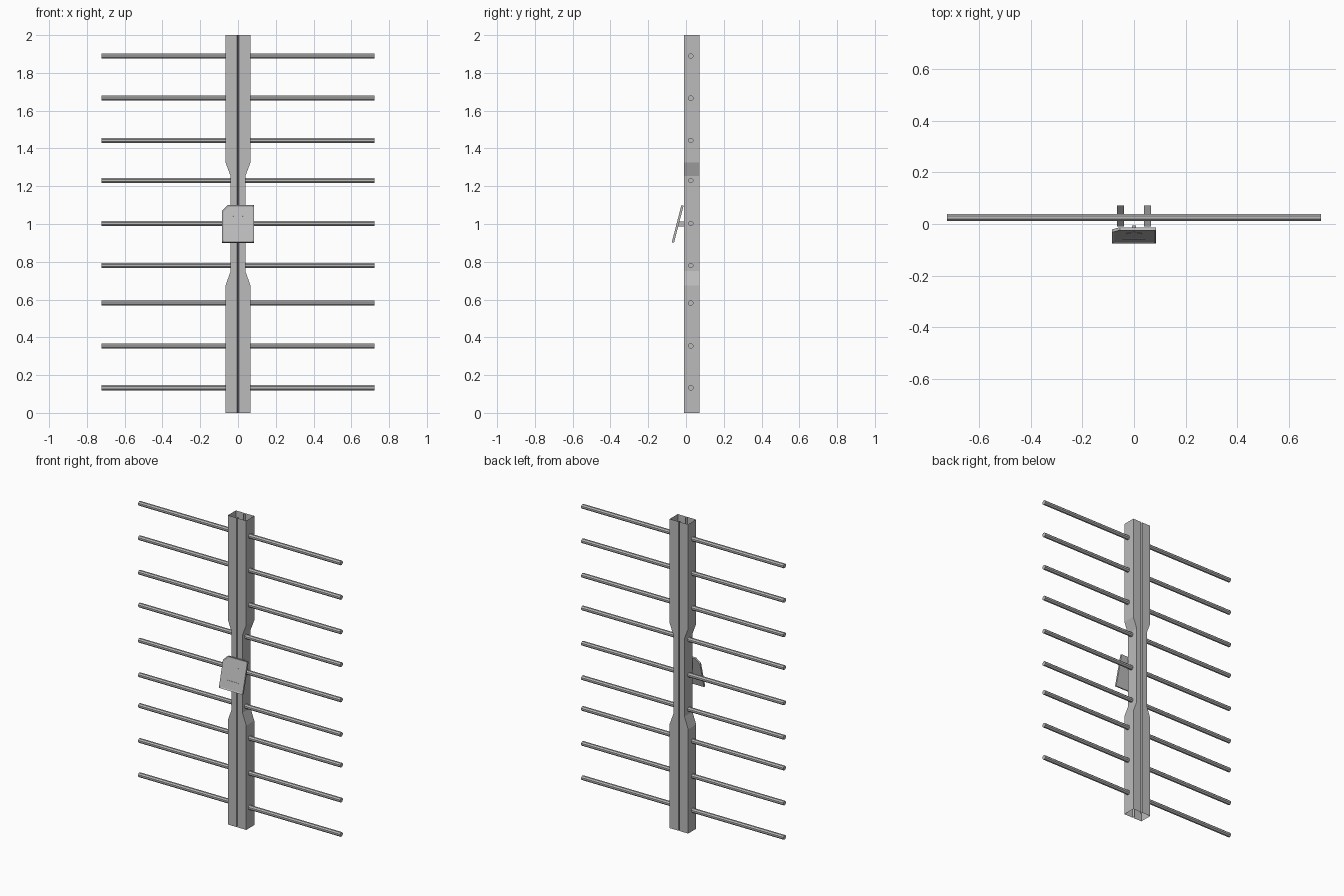
import bpy, bmesh, math
from mathutils import Matrix, Vector

cube = bpy.data.objects.get("Cube")
if cube:
    bpy.data.objects.remove(cube, do_unlink=True)

steel = bpy.data.materials.new("galvanised_grey")
steel.use_nodes = True
colour = (0.5, 0.5, 0.5, 1)
steel.diffuse_color = colour
steel.node_tree.nodes["Principled BSDF"].inputs["Base Color"].default_value = colour


def finish(name, bm, matrix=None):
    bmesh.ops.recalc_face_normals(bm, faces=bm.faces)
    mesh = bpy.data.meshes.new(name)
    bm.to_mesh(mesh)
    bm.free()
    mesh.materials.append(steel)
    obj = bpy.data.objects.new(name, mesh)
    bpy.context.collection.objects.link(obj)
    if matrix:
        obj.matrix_world = matrix
    return obj


def box(name, size, centre, matrix=None):
    bm = bmesh.new()
    bmesh.ops.create_cube(bm, size=1)
    bmesh.ops.scale(bm, vec=size, verts=bm.verts)
    bmesh.ops.translate(bm, vec=centre, verts=bm.verts)
    return finish(name, bm, matrix)


# Post: open-ended sheet tube with a waist and a groove down front and back
FRONT, BACK, GROOVE = -0.01, 0.072, 0.005


def section(half):
    side = [(half, FRONT), (half, BACK), (GROOVE, BACK), (0, BACK - 0.015)]
    other = [(-GROOVE, BACK), (-half, BACK), (-half, FRONT),
             (-GROOVE, FRONT), (0, FRONT + 0.015), (GROOVE, FRONT)]
    return side + other


bm = bmesh.new()
stations = [(0, 0.066), (0.675, 0.066), (0.75, 0.039),
            (1.253, 0.039), (1.325, 0.066), (2, 0.066)]
rings = [[bm.verts.new((x, y, z)) for x, y in section(w)] for z, w in stations]
for low, high in zip(rings, rings[1:]):
    for i in range(len(low)):
        j = (i + 1) % len(low)
        bm.faces.new((low[i], low[j], high[j], high[i]))
finish("post", bm)

# Crossbars passing through the post
for i, z in enumerate([0.133, 0.355, 0.581, 0.78, 1.003, 1.231, 1.443, 1.666, 1.889]):
    bm = bmesh.new()
    bmesh.ops.create_cone(bm, cap_ends=True, segments=8, radius1=0.0145,
                          radius2=0.0145, depth=1.446)
    turn = Matrix.Rotation(math.pi / 2, 4, 'Y') @ Matrix.Rotation(math.pi / 8, 4, 'Z')
    finish(f"crossbar_{i + 1}", bm, Matrix.Translation((0, 0.025, z)) @ turn)

# Tilted plate with one clipped corner and a raised rim; local -y is its face
tilt = Matrix.Translation((0, -0.044, 1.0)) @ Matrix.Rotation(math.radians(-14.5), 4, 'X')
bm = bmesh.new()
outline = [(-0.085, -0.101), (0.085, -0.101), (0.085, 0.101),
           (-0.055, 0.101), (-0.085, 0.07)]
face = bm.faces.new([bm.verts.new((x, -0.006, z)) for x, z in outline])
extruded = bmesh.ops.extrude_face_region(bm, geom=[face], use_keep_orig=True)
moved = [g for g in extruded["geom"] if isinstance(g, bmesh.types.BMVert)]
bmesh.ops.translate(bm, vec=(0, 0.012, 0), verts=moved)
bmesh.ops.recalc_face_normals(bm, faces=bm.faces)
panel = min(bm.faces, key=lambda f: f.calc_center_median().y)
bmesh.ops.inset_region(bm, faces=[panel], thickness=0.01, depth=0)
bmesh.ops.translate(bm, vec=(0, 0.004, 0), verts=panel.verts)
finish("plate", bm, tilt)

# Raised slot and arc marks on the plate
box("plate_slot", (0.084, 0.004, 0.006), (0, -0.003, -0.045), tilt)
for i in range(5):
    angle = math.radians(30 + 30 * i)
    spot = Vector((0.032 * math.cos(angle), -0.0025, 0.025 + 0.03 * math.sin(angle)))
    mark = tilt @ Matrix.Translation(spot) @ Matrix.Rotation(math.pi / 2 - angle, 4, 'Y')
    box(f"plate_mark_{i + 1}", (0.01, 0.003, 0.003), (0, 0, 0), mark)

# Bracket joining plate to post
box("plate_bracket", (0.016, 0.036, 0.026), (0, -0.024, 1.0))
